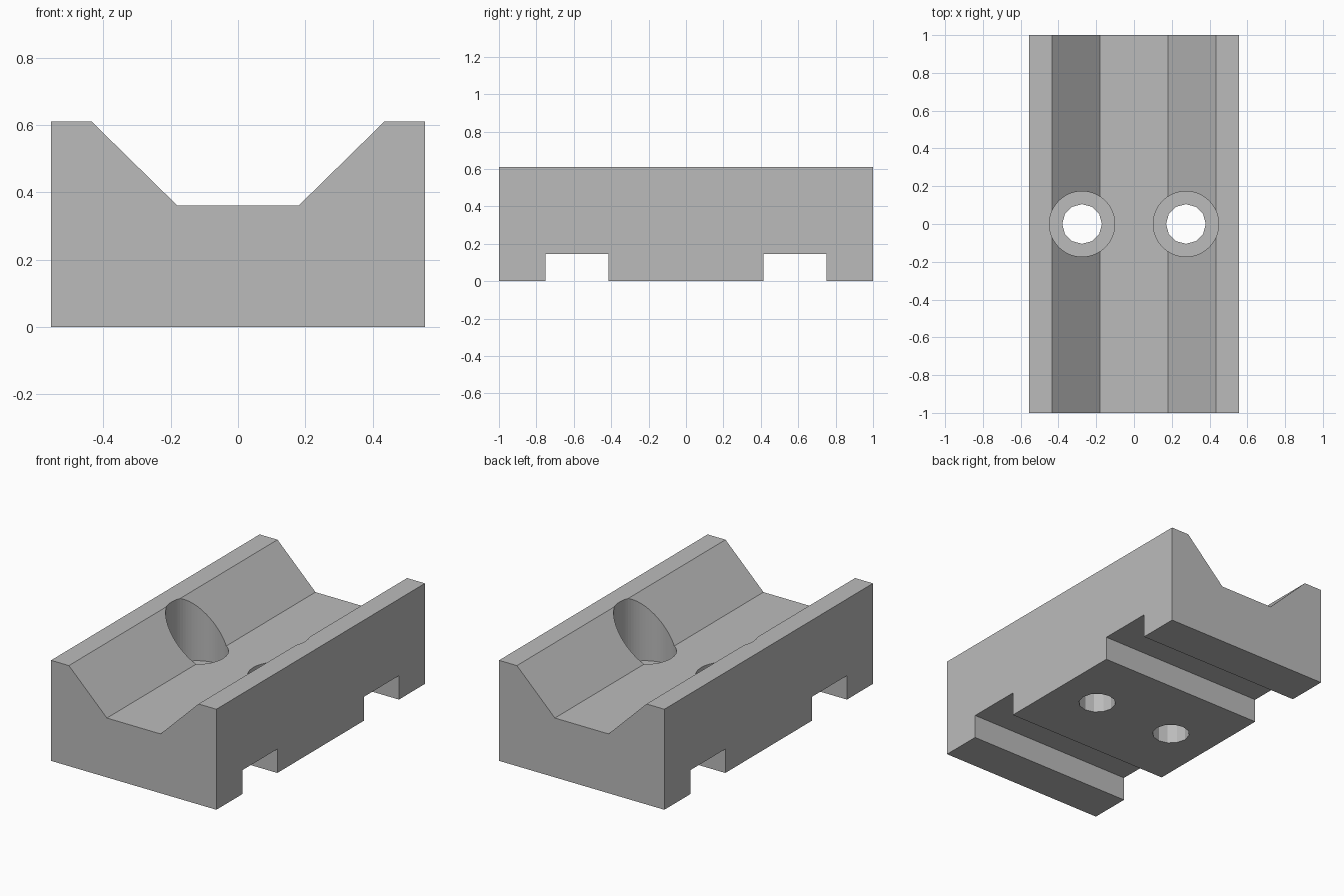
import bpy
import bmesh

old = bpy.data.objects.get("Cube")
if old:
    bpy.data.objects.remove(old, do_unlink=True)

grey = bpy.data.materials.new("plain_grey")
grey.use_nodes = True
colour = (0.5, 0.5, 0.5, 1)
grey.diffuse_color = colour
grey.node_tree.nodes["Principled BSDF"].inputs["Base Color"].default_value = colour


def add_object(name, bm):
    bmesh.ops.recalc_face_normals(bm, faces=bm.faces)
    mesh = bpy.data.meshes.new(name)
    bm.to_mesh(mesh)
    bm.free()
    mesh.materials.append(grey)
    obj = bpy.data.objects.new(name, mesh)
    bpy.context.collection.objects.link(obj)
    return obj


def cut(target, cutter):
    mod = target.modifiers.new(cutter.name, "BOOLEAN")
    mod.operation = "DIFFERENCE"
    mod.solver = "EXACT"
    mod.object = cutter
    cutter.hide_render = True
    cutter.hide_set(True)
    bpy.context.view_layer.objects.active = target
    bpy.ops.object.modifier_apply(modifier=mod.name)
    bpy.data.objects.remove(cutter, do_unlink=True)


def box(name, size, centre):
    bm = bmesh.new()
    bmesh.ops.create_cube(bm, size=1)
    bmesh.ops.scale(bm, vec=size, verts=bm.verts)
    bmesh.ops.translate(bm, vec=centre, verts=bm.verts)
    return add_object(name, bm)


def bore(name, x, radius, bottom, top, sides):
    bm = bmesh.new()
    bmesh.ops.create_cone(bm, cap_ends=True, segments=sides, radius1=radius,
                          radius2=radius, depth=top - bottom)
    bmesh.ops.translate(bm, vec=(x, 0, (top + bottom) / 2), verts=bm.verts)
    return add_object(name, bm)


# Block with a sloped channel, extruded along its length
half = [(0.555, 0), (0.555, 0.61), (0.435, 0.61), (0.18, 0.36)]
profile = half + [(-x, z) for x, z in reversed(half)]
bm = bmesh.new()
face = bm.faces.new([bm.verts.new((x, -1, z)) for x, z in profile])
ext = bmesh.ops.extrude_face_region(bm, geom=[face])
bmesh.ops.translate(bm, vec=(0, 2, 0),
                    verts=[v for v in ext["geom"] if isinstance(v, bmesh.types.BMVert)])
block = add_object("channel_block", bm)

# Cross slots underneath, and counterbored screw holes
for side in (-1, 1):
    cut(block, box("cross_slot", (2, 0.335, 0.29), (0, side * 0.583, 0)))
    cut(block, bore("counterbore", side * 0.275, 0.173, 0.22, 1, 64))
    cut(block, bore("screw_hole", side * 0.275, 0.105, -0.5, 0.5, 12))
